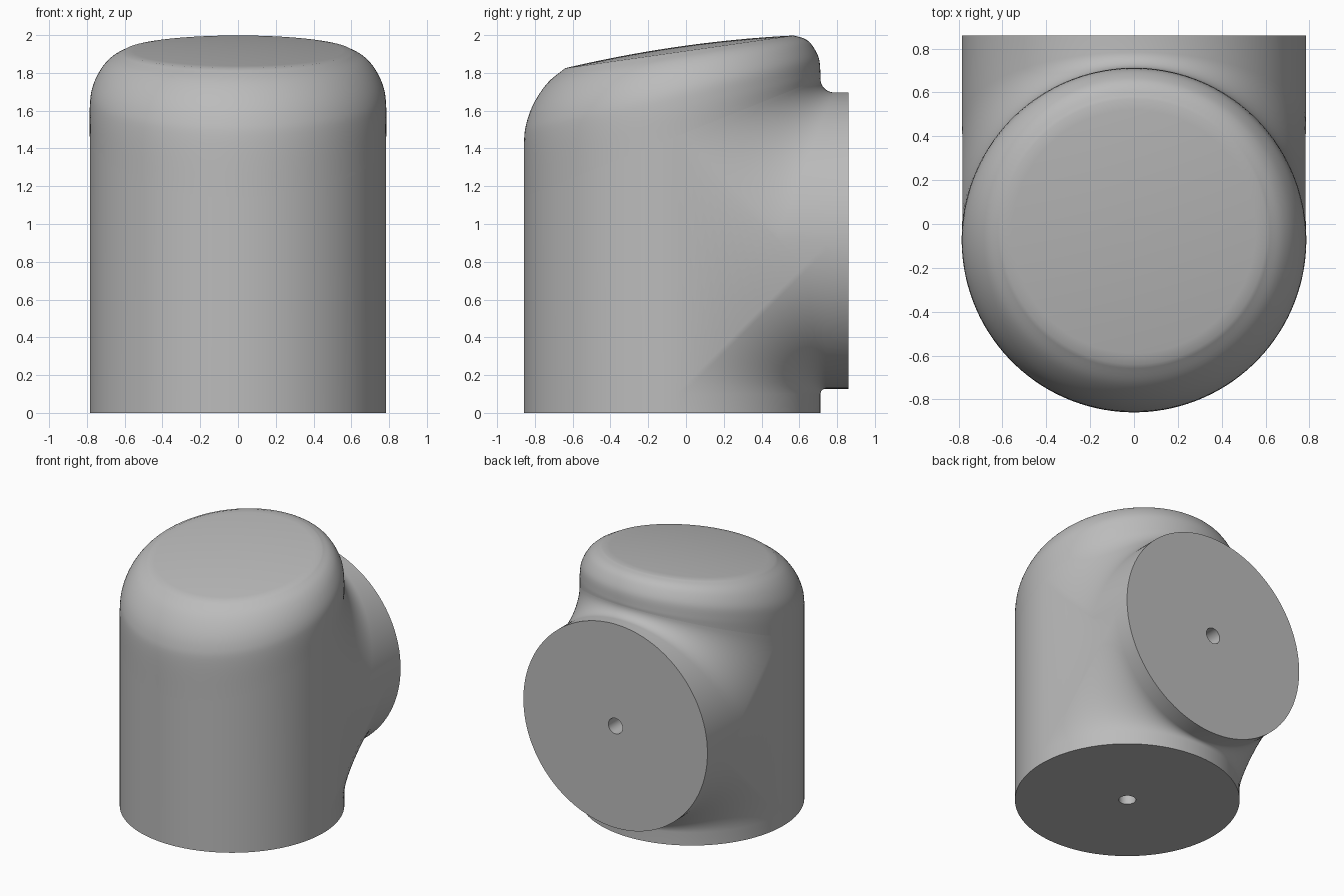
import bpy, bmesh
from math import sin, cos, pi, radians
from mathutils import Vector

if "Cube" in bpy.data.objects:
    bpy.data.objects.remove(bpy.data.objects["Cube"])

N, ARC = 128, 14              # sides around, steps across the blend
R, YC, ZC = 0.785, -0.073, 0.912   # shared radius, upright axis, outlet axis
BACK, HOLE, DEPTH, SKIRT = 0.86, 0.06, 0.3, 0.1
ANGLES = [(i + 0.5) * 2 * pi / N for i in range(N)]

grey = bpy.data.materials.new("plain_grey")
grey.use_nodes = True
grey.diffuse_color = (0.5, 0.5, 0.5, 1)
grey.node_tree.nodes["Principled BSDF"].inputs["Base Color"].default_value = (0.5, 0.5, 0.5, 1)


def seam(y):
    """Height of the sloping joint between body and cap."""
    return ZC + 0.543 + 0.4 * (y - YC)


def upright(r, height):
    """Loop around the upright axis; height is a function of y."""
    pts = [(r * sin(a), YC + r * cos(a)) for a in ANGLES]
    return [Vector((x, y, height(y))) for x, y in pts]


def outlet(r, y):
    """Loop around the outlet axis."""
    return [Vector((r * sin(a), y, ZC + r * cos(a))) for a in ANGLES]


def skin(bm, loops, keep=lambda i, j: True, cap_end=False):
    """Join successive closed loops with quads."""
    rows = [[bm.verts.new(p) for p in loop] for loop in loops]
    for a, b in zip(rows, rows[1:]):
        for i in range(N):
            j = (i + 1) % N
            if keep(i, j):
                bm.faces.new((a[i], a[j], b[j], b[i]))
    if cap_end:
        bm.faces.new(rows[-1])


def finish(bm, name):
    bmesh.ops.remove_doubles(bm, verts=bm.verts[:], dist=0.0002)
    bmesh.ops.recalc_face_normals(bm, faces=bm.faces[:])
    mesh = bpy.data.meshes.new(name)
    bm.to_mesh(mesh)
    bm.free()
    mesh.materials.append(grey)
    obj = bpy.data.objects.new(name, mesh)
    bpy.context.collection.objects.link(obj)
    bpy.ops.object.select_all(action='DESELECT')
    obj.select_set(True)
    bpy.context.view_layer.objects.active = obj
    bpy.ops.object.shade_smooth_by_angle(angle=radians(30))


def blend_section(a):
    """Rolling-ball arc from the upright wall to the outlet, at one angle."""
    s, c = sin(a), abs(cos(a))
    sign = 1 if cos(a) > 0 else -1
    reach = 0.543 + 0.314 * c if sign > 0 else ZC - SKIRT
    f = reach / c - R
    centre = Vector((reach / c * s, YC + reach, ZC + sign * reach))
    to_wall = Vector((-s, -c, 0))
    to_pipe = Vector((-s, 0, -sign * c))
    turn = to_wall.angle(to_pipe)
    pts = []
    for k in range(ARC + 1):
        t = k / ARC
        d = (to_wall * sin((1 - t) * turn) + to_pipe * sin(t * turn)) / sin(turn)
        pts.append(centre + d * f)
    return pts


# Body: base with centre hole, skirt, front wall and blended outlet
bm = bmesh.new()
base = upright(R, lambda y: 0)
skirt = upright(R, lambda y: SKIRT)
hole = upright(HOLE, lambda y: 0)
hole_top = upright(HOLE, lambda y: DEPTH)
skin(bm, [skirt, base, hole, hole_top], cap_end=True)
skin(bm, [skirt, upright(R, seam)],
     keep=lambda i, j: min(cos(ANGLES[i]), cos(ANGLES[j])) < 0)
sections = [blend_section(a) for a in ANGLES]
skin(bm, [list(loop) for loop in zip(*sections)]
     + [outlet(R, BACK), outlet(HOLE, BACK), outlet(HOLE, BACK - DEPTH)], cap_end=True)
bm.faces.new([bm.verts.new(p) for p in upright(R, seam)])
finish(bm, "body")

# Cap: lofted sloping rings given as front y, front z, back y, back z
RINGS = [(YC - R, seam(YC - R), YC + R, seam(YC + R)),
         (-0.858, 1.43, 0.712, 1.80),
         (-0.842, 1.545, 0.703, 1.88),
         (-0.80, 1.65, 0.665, 1.95),
         (-0.73, 1.75, 0.625, 1.982),
         (-0.64, 1.825, 0.57, 1.998)]


def spline(rows, steps):
    """Catmull-Rom interpolation through the rows."""
    rows = [Vector(r) for r in rows]
    ext = [2 * rows[0] - rows[1]] + rows + [2 * rows[-1] - rows[-2]]
    out = []
    for p0, p1, p2, p3 in zip(ext, ext[1:], ext[2:], ext[3:]):
        for k in range(steps):
            t = k / steps
            out.append(p1 + (p2 - p0) * t / 2 + (2 * p0 - 5 * p1 + 4 * p2 - p3) * t * t / 2
                       + (3 * p1 - p0 - 3 * p2 + p3) * t ** 3 / 2)
    return out + [rows[-1]]


def ring(row, t=1.0, rise=0.0):
    fy, fz, by, bz = row
    r, cy, cz = (by - fy) / 2, (by + fy) / 2, (bz + fz) / 2
    return [Vector((t * r * sin(a), cy + t * r * cos(a),
                    cz + t * (bz - fz) / 2 * cos(a) + rise)) for a in ANGLES]


bm = bmesh.new()
loops = [ring(r) for r in spline(RINGS, 5)]
for k in range(1, 12):       # gently domed top
    t = 1 - k / 12
    loops.append(ring(RINGS[-1], t, 0.028 * (1 - t * t)))
skin(bm, loops, cap_end=True)
finish(bm, "cap")
